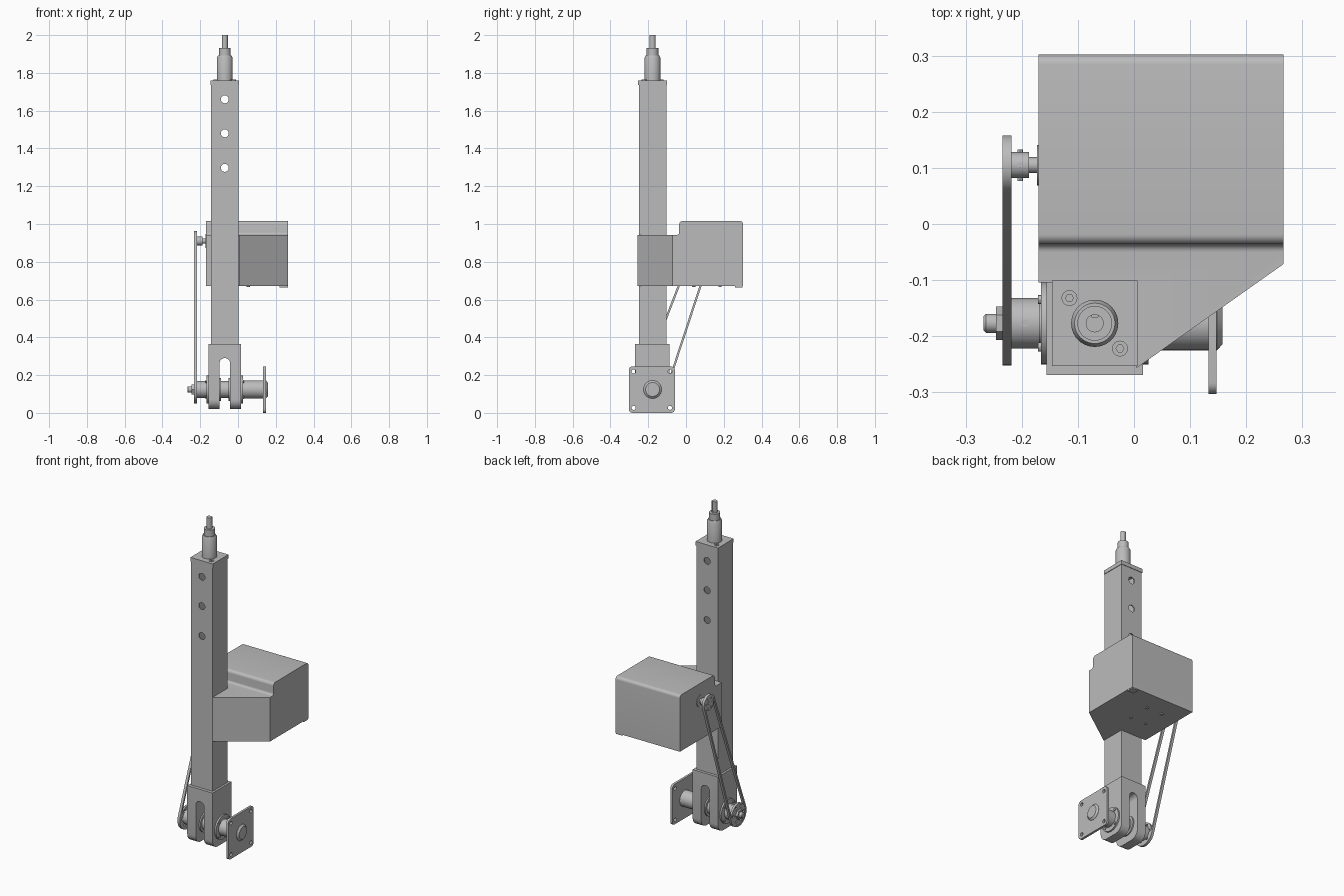
import bpy, bmesh, math
from mathutils import Vector

if "Cube" in bpy.data.objects:
    bpy.data.objects.remove(bpy.data.objects["Cube"])

grey = bpy.data.materials.new("machine_grey")
grey.diffuse_color = (0.5, 0.5, 0.5, 1)
grey.use_nodes = True
grey.node_tree.nodes["Principled BSDF"].inputs["Base Color"].default_value = grey.diffuse_color

CX, CY = -0.07, -0.177           # column axis
AXLE = (-0.177, 0.124)           # axle centre (y, z)
MOTOR = (0.105, 0.91)            # motor shaft centre (y, z)
PLACE = {'x': lambda a, b, t: (t, a, b),
         'y': lambda a, b, t: (a, t, b),
         'z': lambda a, b, t: (a, b, t)}


def finish(name, bm):
    bmesh.ops.recalc_face_normals(bm, faces=bm.faces)
    me = bpy.data.meshes.new(name)
    bm.to_mesh(me)
    bm.free()
    me.materials.append(grey)
    ob = bpy.data.objects.new(name, me)
    bpy.context.collection.objects.link(ob)
    return ob


def prism(name, pts, axis, lo, hi):
    """Extrude a 2D outline along an axis."""
    bm = bmesh.new()
    f = PLACE[axis]
    a = [bm.verts.new(f(p[0], p[1], lo)) for p in pts]
    b = [bm.verts.new(f(p[0], p[1], hi)) for p in pts]
    n = len(pts)
    bm.faces.new(a)
    bm.faces.new(b)
    for i in range(n):
        bm.faces.new((a[i], a[(i + 1) % n], b[(i + 1) % n], b[i]))
    return finish(name, bm)


def circle(c, r, n=32):
    return [(c[0] + r * math.cos(2 * math.pi * i / n),
             c[1] + r * math.sin(2 * math.pi * i / n)) for i in range(n)]


def rect(c, hx, hy):
    return [(c[0] - hx, c[1] - hy), (c[0] + hx, c[1] - hy),
            (c[0] + hx, c[1] + hy), (c[0] - hx, c[1] + hy)]


def rounded(pts, radii, n=6):
    """Round the corners of an outline with right angles."""
    out = []
    for i, (p, r) in enumerate(zip(pts, radii)):
        p = Vector(p)
        if r == 0:
            out.append(tuple(p))
            continue
        d1 = (Vector(pts[i - 1]) - p).normalized() * r
        d2 = (Vector(pts[(i + 1) % len(pts)]) - p).normalized() * r
        for k in range(n + 1):
            t = k / n * math.pi / 2
            out.append(tuple(p + d1 * (1 - math.sin(t)) + d2 * (1 - math.cos(t))))
    return out


def turned(name, c, axis, steps, n=40):
    """Lathe a list of (position, radius) along an axis."""
    bm = bmesh.new()
    f = PLACE[axis]
    rings = [[bm.verts.new(f(a, b, t)) for a, b in circle(c, r, n)] for t, r in steps]
    for r0, r1 in zip(rings, rings[1:]):
        for i in range(n):
            j = (i + 1) % n
            bm.faces.new((r0[i], r0[j], r1[j], r1[i]))
    bm.faces.new(rings[0])
    bm.faces.new(rings[-1])
    return finish(name, bm)


def cut(ob, *cutters):
    for c in cutters:
        m = ob.modifiers.new("cut", 'BOOLEAN')
        m.operation, m.solver, m.object = 'DIFFERENCE', 'EXACT', c
        bpy.context.view_layer.objects.active = ob
        bpy.ops.object.modifier_apply(modifier=m.name)
        bpy.data.objects.remove(c)


# Square tube column with three through holes
column = prism("column", rect((CX, CY), 0.073, 0.073), 'z', 0.34, 1.74)
cut(column, prism("bore", rect((CX, CY), 0.066, 0.066), 'z', 0.36, 1.73),
    *[prism("hole", circle((CX, z), 0.021), 'y', -0.4, 0.1) for z in (1.66, 1.48, 1.297)])

# Top cap with two socket bolts
prism("cap_plate", rect((CX, CY), 0.076, 0.076), 'z', 1.736, 1.76)
for s in (-1, 1):
    bolt = prism("cap_bolt", circle((CX + s * 0.045, CY - s * 0.045), 0.014), 'z', 1.75, 1.764)
    cut(bolt, prism("socket", circle((CX + s * 0.045, CY - s * 0.045), 0.007, 6), 'z', 1.757, 1.78))

# Stepped spindle with a keyway
spindle = turned("spindle", (CX, CY), 'z',
                 [(1.755, 0.042), (1.88, 0.042), (1.892, 0.036), (1.892, 0.031), (1.932, 0.031),
                  (1.932, 0.016), (2.0, 0.016)])
cut(spindle, prism("keyway", rect((CX, CY + 0.016), 0.006, 0.005), 'z', 1.94, 2.1))

# Fork with a round topped slot
fy0, fy1 = CY - 0.092, CY + 0.09
fork = prism("fork", rounded([(fy0, 0.02), (fy1, 0.02), (fy1, 0.365), (fy0, 0.365)],
                             [0.05, 0.05, 0, 0]), 'x', CX - 0.086, CX + 0.086)
cut(fork, prism("slot", rounded([(CX - 0.028, -0.1), (CX + 0.028, -0.1), (CX + 0.028, 0.29),
                                 (CX - 0.028, 0.29)], [0, 0, 0.0279, 0.0279]), 'y', -0.5, 0.2))

# Bearing flanges with bolts on both fork arms
for s in (-1, 1):
    x0, x1 = sorted((CX + s * 0.08, CX + s * 0.096))
    turned("bearing_flange", AXLE, 'x', [(x0, 0.073), (x1, 0.073)])
    x0, x1 = sorted((CX + s * 0.02, CX + s * 0.04))
    turned("inner_bearing", AXLE, 'x', [(x0, 0.06), (x1, 0.06)])
    for k in range(4):
        a = math.pi / 4 + k * math.pi / 2
        c = (AXLE[0] + 0.06 * math.cos(a), AXLE[1] + 0.06 * math.sin(a))
        x0, x1 = sorted((CX + s * 0.09, CX + s * 0.101))
        prism("flange_bolt", circle(c, 0.008, 12), 'x', x0, x1)

# Axle with its wheel hub, pulley hub, nut and threaded end
turned("axle", AXLE, 'x',
       [(-0.268, 0.013), (-0.264, 0.017), (-0.246, 0.017), (-0.246, 0.024), (-0.22, 0.024),
        (-0.22, 0.045), (-0.168, 0.045), (-0.168, 0.038), (-0.1, 0.045), (0.02, 0.045),
        (0.02, 0.048), (0.148, 0.048), (0.158, 0.037)])
prism("axle_nut", circle(AXLE, 0.03, 6), 'x', -0.246, -0.233)
prism("hub_set_screw", circle((-0.194, AXLE[0]), 0.007, 12), 'z', AXLE[1], AXLE[1] + 0.046)

# Wheel mounting plate with corner holes
plate = prism("wheel_plate", rounded(rect((-0.181, 0.123), 0.122, 0.123), [0.02] * 4), 'x', 0.133, 0.147)
cut(plate, *[prism("hole", circle((-0.181 + i * 0.096, 0.123 + j * 0.096), 0.011, 20), 'x', 0.1, 0.2)
             for i in (-1, 1) for j in (-1, 1)])

# Motor housing: stepped profile, notched for the column, with a slanted front
profile = rounded([(-0.256, 0.672), (0.302, 0.672), (0.302, 1.016), (-0.036, 1.016),
                   (-0.036, 0.942), (-0.256, 0.942)], [0, 0, 0.018, 0.018, 0.014, 0])
housing = prism("motor_housing", profile, 'x', -0.17, 0.266)
cut(housing, prism("notch", [(-0.3, -0.4), (0.004, -0.4), (0.004, -0.104), (-0.3, -0.104)], 'z', 0.5, 1.2),
    prism("slant", [(0.004, -0.257), (0.267, -0.071), (0.5, 0.094), (0.5, -0.5), (0.004, -0.5)],
          'z', 0.5, 1.2))
prism("housing_foot", rect((0.243, 0.28), 0.022, 0.02), 'z', 0.665, 0.675)
for x in (-0.05, 0.055):
    for y in (0.04, 0.18):
        prism("housing_screw", circle((x, y), 0.009, 12), 'z', 0.666, 0.675)

# Motor boss, shaft and pulley hub
turned("motor_shaft", MOTOR, 'x',
       [(-0.234, 0.012), (-0.22, 0.012), (-0.22, 0.023), (-0.187, 0.023), (-0.187, 0.014),
        (-0.173, 0.014), (-0.173, 0.036), (-0.16, 0.036)])
prism("motor_set_screw", circle((-0.203, MOTOR[0]), 0.005, 12), 'z', MOTOR[1], MOTOR[1] + 0.025)
prism("motor_side_screw", circle((-0.203, MOTOR[1]), 0.005, 12), 'y', MOTOR[0] - 0.028, MOTOR[0] + 0.028)

# Pulleys with lightening holes
R1, R2, T = 0.075, 0.053, 0.011
for name, c, r, ring, hole in (("axle_pulley", AXLE, R1 - T, 0.048, 0.008),
                               ("motor_pulley", MOTOR, R2 - T, 0.031, 0.005)):
    p = turned(name, c, 'x', [(-0.232, r + 0.001), (-0.219, r + 0.001)])
    cut(p, *[prism("hole", circle(q, hole, 12), 'x', -0.3, -0.1) for q in circle(c, ring, 6)])

# Drive belt wrapped round both pulleys
u = Vector(MOTOR) - Vector(AXLE)
base = math.atan2(u.y, u.x)
tang = math.acos((R1 - R2) / u.length)


def belt_loop(off, n=24):
    arcs = ((MOTOR, R2, -tang, tang), (AXLE, R1, tang, 2 * math.pi - tang))
    return [(c[0] + (r - off) * math.cos(base + a + (b - a) * k / n),
             c[1] + (r - off) * math.sin(base + a + (b - a) * k / n))
            for c, r, a, b in arcs for k in range(n + 1)]


bm = bmesh.new()
loops = [[bm.verts.new((x, *p)) for p in belt_loop(off)]
         for off, x in ((0, -0.234), (0, -0.218), (T, -0.218), (T, -0.234))]
n = len(loops[0])
for k in range(4):
    a, b = loops[k], loops[(k + 1) % 4]
    for i in range(n):
        j = (i + 1) % n
        bm.faces.new((a[i], a[j], b[j], b[i]))
finish("drive_belt", bm)

# Smooth the round parts, keep edges sharp
bpy.ops.object.select_all(action='SELECT')
bpy.context.view_layer.objects.active = column
bpy.ops.object.shade_smooth_by_angle(angle=math.radians(30))
